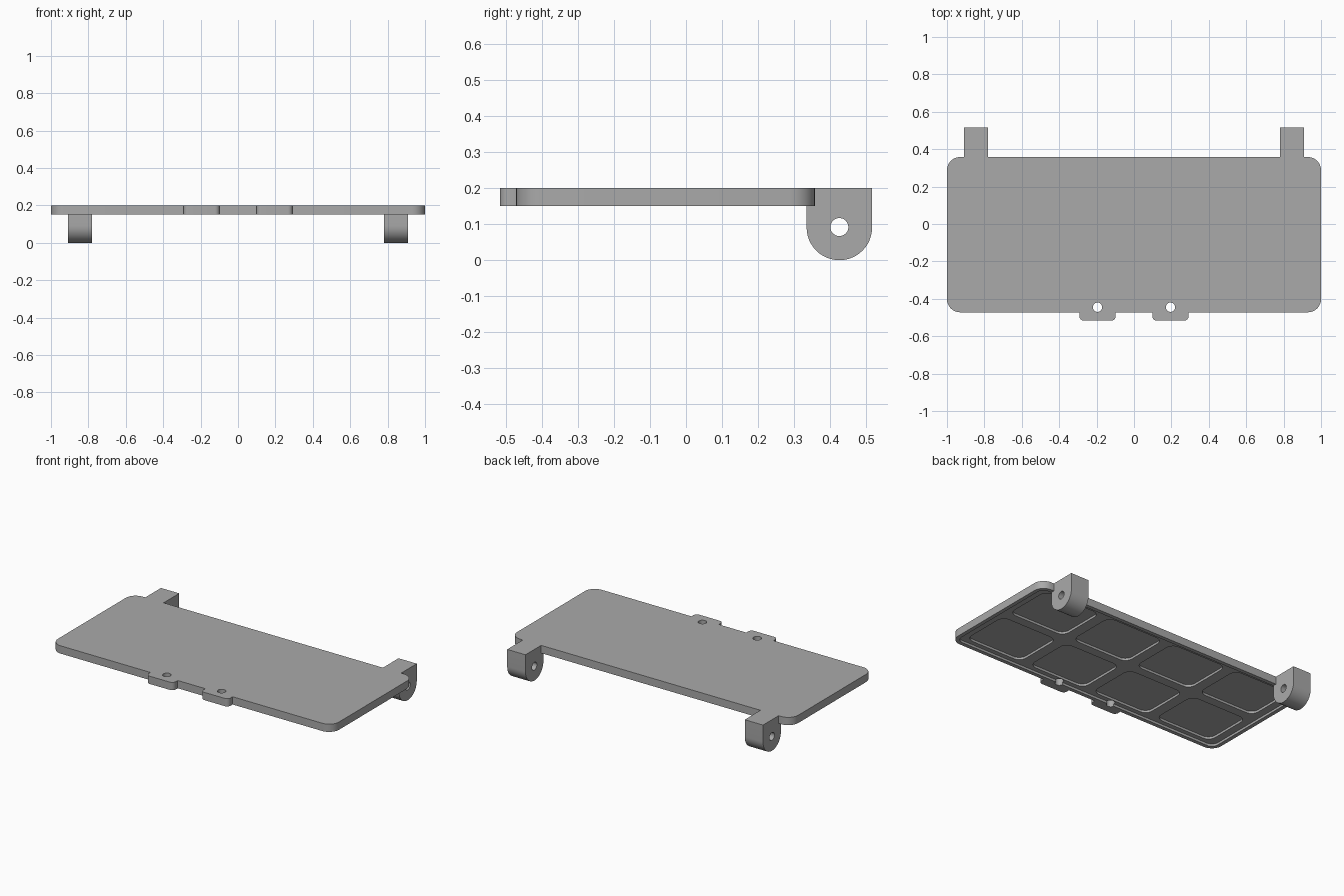
import bpy
import bmesh
from math import cos, sin, pi, radians
from mathutils import Vector

cube = bpy.data.objects.get("Cube")
if cube:
    bpy.data.objects.remove(cube)

grey = bpy.data.materials.new("plain grey")
grey.use_nodes = True
colour = (0.4, 0.4, 0.4, 1)
grey.diffuse_color = colour
grey.node_tree.nodes["Principled BSDF"].inputs["Base Color"].default_value = colour


def prism(name, outline, low, high, axis="z"):
    """Extrude a 2D outline along z, or a (y, z) outline along x."""
    def place(u, v, w):
        return Vector((u, v, w) if axis == "z" else (w, u, v))
    bm = bmesh.new()
    face = bm.faces.new([bm.verts.new(place(u, v, low)) for u, v in outline])
    side = bmesh.ops.extrude_face_region(bm, geom=[face])
    verts = [g for g in side["geom"] if isinstance(g, bmesh.types.BMVert)]
    bmesh.ops.translate(bm, verts=verts, vec=place(0, 0, high - low))
    bmesh.ops.recalc_face_normals(bm, faces=bm.faces)
    mesh = bpy.data.meshes.new(name)
    bm.to_mesh(mesh)
    bm.free()
    mesh.materials.append(grey)
    ob = bpy.data.objects.new(name, mesh)
    bpy.context.collection.objects.link(ob)
    return ob


def arc(cx, cy, r, start, end, steps):
    angles = [radians(start + (end - start) * i / steps) for i in range(steps + 1)]
    return [(cx + r * cos(a), cy + r * sin(a)) for a in angles]


def rounded(x0, x1, y0, y1, r):
    corners = [(x1 - r, y1 - r), (x0 + r, y1 - r), (x0 + r, y0 + r), (x1 - r, y0 + r)]
    return [p for i, (cx, cy) in enumerate(corners)
            for p in arc(cx, cy, r, 90 * i, 90 * i + 90, 8)]


def circle(cx, cy, r):
    return arc(cx, cy, r, 0, 360, 32)[:-1]


def combine(target, tool, operation):
    """Apply a boolean and remove the tool object."""
    mod = target.modifiers.new(operation, "BOOLEAN")
    mod.operation, mod.object, mod.solver = operation, tool, "EXACT"
    bpy.ops.object.select_all(action="DESELECT")
    bpy.context.view_layer.objects.active = target
    target.select_set(True)
    bpy.ops.object.modifier_apply(modifier=mod.name)
    bpy.data.objects.remove(tool)


TOP, RIM, FIELD, POCKET = 0.2, 0.15, 0.165, 0.18
FRONT, BACK = -0.472, 0.358
MID = (FRONT + BACK) / 2

# Main plate with rounded corners
panel = prism("cover_panel", rounded(-1, 1, FRONT, BACK, 0.07), RIM, TOP)

# Two front tabs and two rear hinge lugs
for s in (-1, 1):
    tab = prism("front_tab", rounded(s * 0.195 - 0.097, s * 0.195 + 0.097,
                                     -0.517, -0.452, 0.025), RIM, TOP)
    combine(panel, tab, "UNION")
    profile = arc(0.426, 0.091, 0.091, 180, 360, 24) + [(0.517, TOP), (0.335, TOP)]
    lug = prism("hinge_lug", profile, s * 0.845 - 0.065, s * 0.845 + 0.065, "x")
    combine(panel, lug, "UNION")

# Recessed underside inside a thin rim
field = prism("underside_recess", rounded(-0.975, 0.975, FRONT + 0.025, 0.333, 0.045),
              RIM - 0.02, FIELD)
# Keep the hinge lugs clear of the recess
combine(panel, field, "DIFFERENCE")

# Grid of shallow rounded pockets separated by ribs
for col in range(4):
    for row in (-1, 1):
        cx, cy = (col - 1.5) * 0.48, MID + row * 0.195
        pocket = prism("pocket", rounded(cx - 0.205, cx + 0.205, cy - 0.165, cy + 0.165, 0.05),
                       RIM - 0.02, POCKET)
        combine(panel, pocket, "DIFFERENCE")

# Fastener holes in the tabs and pin holes through the lugs
for s in (-1, 1):
    combine(panel, prism("tab_hole", circle(s * 0.195, -0.445, 0.025), 0.1, 0.3), "DIFFERENCE")
combine(panel, prism("pin_hole", circle(0.426, 0.092, 0.025), -1.2, 1.2, "x"), "DIFFERENCE")

bpy.ops.object.shade_smooth_by_angle(angle=radians(30))
